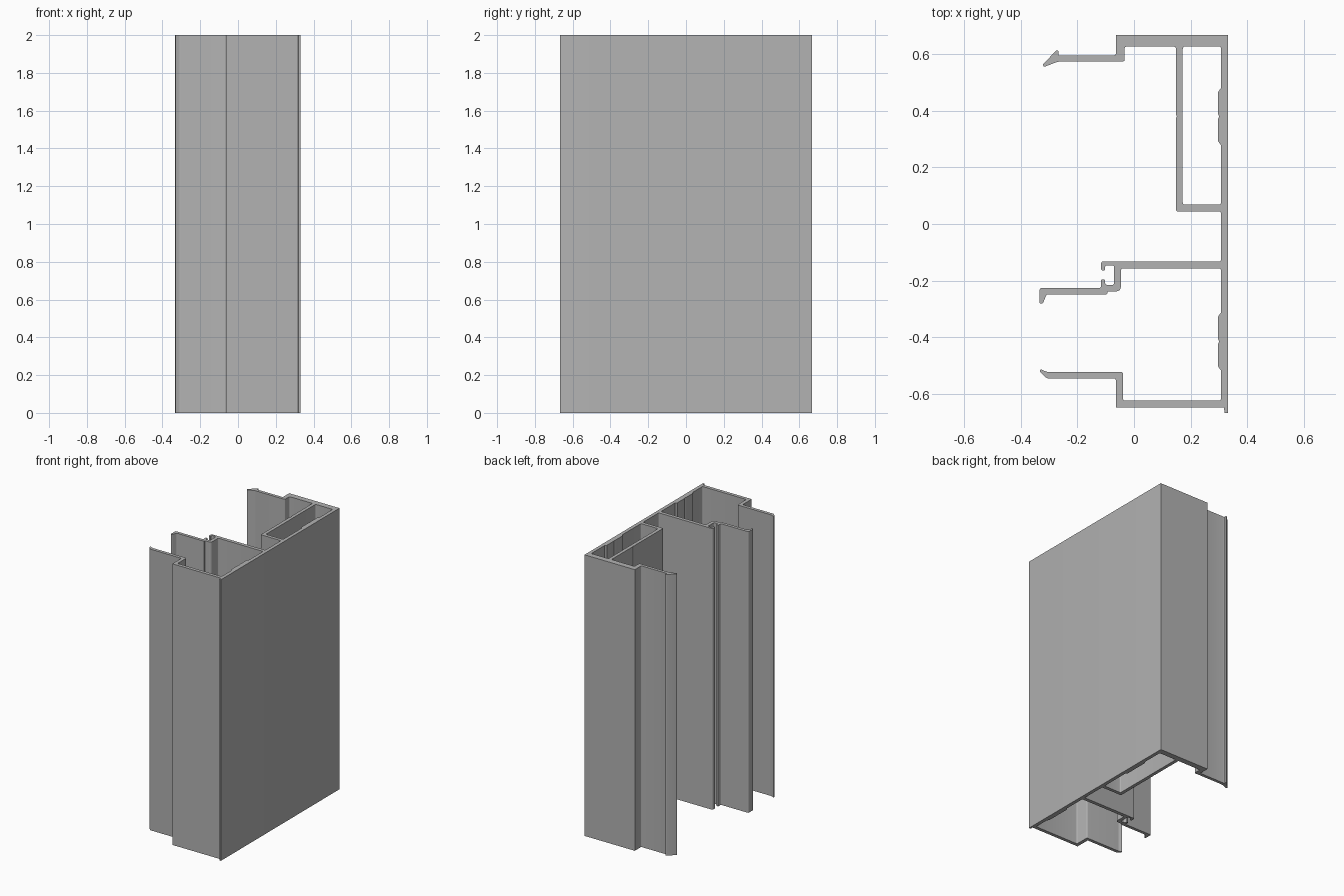
import bpy
import bmesh
from mathutils import Vector

HEIGHT = 2.0
FILLET = 0.008      # small rounding of inside corners and hooks
OUT = 0.332         # outer face of the main wall
WALL = 0.307        # inner face of the main wall
TOP, BOTTOM = 0.667, -0.667

default = bpy.data.objects.get("Cube")
if default:
    bpy.data.objects.remove(default, do_unlink=True)


def ribbed_pad(start, end):
    """Slightly raised pad on the inner face of the main wall, with a centre groove."""
    step = 0.014 if end > start else -0.014
    mid = (start + end) / 2
    face = WALL - 0.01
    return [(WALL, start), (face, start + step), (face, mid - step / 2),
            (face + 0.004, mid), (face, mid + step / 2),
            (face, end - step), (WALL, end)]


def rounded(sections):
    """Join sections of (radius, points) into a loop with filleted corners."""
    pts = [(Vector(p), r) for r, section in sections for p in section]
    loop = []
    for i, (p, radius) in enumerate(pts):
        a = pts[i - 1][0] - p
        b = pts[(i + 1) % len(pts)][0] - p
        r = min(radius, 0.4 * a.length, 0.4 * b.length)
        if r < 0.001:
            loop.append(p)
            continue
        start, end = p + a.normalized() * r, p + b.normalized() * r
        for k in range(5):
            t = k / 4
            loop.append(start * (1 - t) ** 2 + p * 2 * t * (1 - t) + end * t * t)
    return loop


# Outline sections, followed around the section from the back outer corner
back_flange = [(OUT, TOP), (-0.064, TOP)]
back_arm = [(-0.064, 0.595), (-0.268, 0.595), (-0.266, 0.612), (-0.275, 0.612),
            (-0.322, 0.562), (-0.318, 0.554), (-0.268, 0.573),
            (-0.033, 0.573), (-0.033, 0.626)]
chamber_wall = [(0.148, 0.626), (0.148, 0.386), (0.152, 0.38), (0.148, 0.374),
                (0.148, 0.044), (WALL, 0.044)]
middle_web = [(WALL, -0.132), (-0.116, -0.132), (-0.116, -0.164),
              (-0.102, -0.164), (-0.102, -0.146), (-0.07, -0.146),
              (-0.07, -0.215), (-0.102, -0.215), (-0.102, -0.195),
              (-0.116, -0.195), (-0.116, -0.226)]
middle_arm = [(-0.333, -0.226), (-0.333, -0.281), (-0.322, -0.281),
              (-0.308, -0.248), (-0.094, -0.248), (-0.094, -0.238)]
web_corner = [(-0.046, -0.238)]
front_chamber = [(-0.046, -0.157), (WALL, -0.157)]
front_arm = [(WALL, -0.623), (-0.039, -0.623), (-0.039, -0.522),
             (-0.308, -0.522), (-0.33, -0.512), (-0.333, -0.521),
             (-0.308, -0.545), (-0.064, -0.545)]
front_flange = [(-0.064, -0.647), (0.318, -0.647)]
front_lip = [(0.319, BOTTOM), (OUT, BOTTOM)]

outline = rounded([
    (0, back_flange), (FILLET, back_arm), (FILLET, chamber_wall),
    (FILLET, middle_web), (FILLET, middle_arm), (0.025, web_corner),
    (FILLET, front_chamber), (0, ribbed_pad(-0.312, -0.517)),
    (FILLET, front_arm), (0, front_flange), (0.004, front_lip)])

# Closed hollow chamber along the back half of the main wall
hollow = rounded([
    (FILLET, [(WALL, 0.626), (0.172, 0.626), (0.172, 0.068), (WALL, 0.068)]),
    (0, ribbed_pad(0.278, 0.48))])

# Fill the cross-section
bm = bmesh.new()
edges = []
for loop in (outline, hollow):
    verts = [bm.verts.new((p.x, p.y, 0)) for p in loop]
    edges += [bm.edges.new((verts[i - 1], v)) for i, v in enumerate(verts)]
bmesh.ops.triangle_fill(bm, edges=edges, use_beauty=True, normal=(0, 0, 1))
bm.normal_update()
for face in bm.faces:
    if face.normal.z < 0:
        face.normal_flip()

mesh = bpy.data.meshes.new("frame_profile")
bm.to_mesh(mesh)
bm.free()
profile = bpy.data.objects.new("frame_profile", mesh)
bpy.context.collection.objects.link(profile)

# Plain metal colour
grey = bpy.data.materials.new("metal grey")
grey.use_nodes = True
colour = (0.45, 0.45, 0.45, 1)
grey.diffuse_color = colour
for node in grey.node_tree.nodes:
    if node.type == "BSDF_PRINCIPLED":
        node.inputs["Base Color"].default_value = colour
mesh.materials.append(grey)

# Extrude the section to full height
bpy.ops.object.select_all(action="DESELECT")
profile.select_set(True)
bpy.context.view_layer.objects.active = profile
extrude = profile.modifiers.new("extrusion", "SOLIDIFY")
extrude.thickness = HEIGHT
extrude.offset = 1
bpy.ops.object.modifier_apply(modifier=extrude.name)
bpy.ops.object.shade_smooth_by_angle(angle=0.6)
